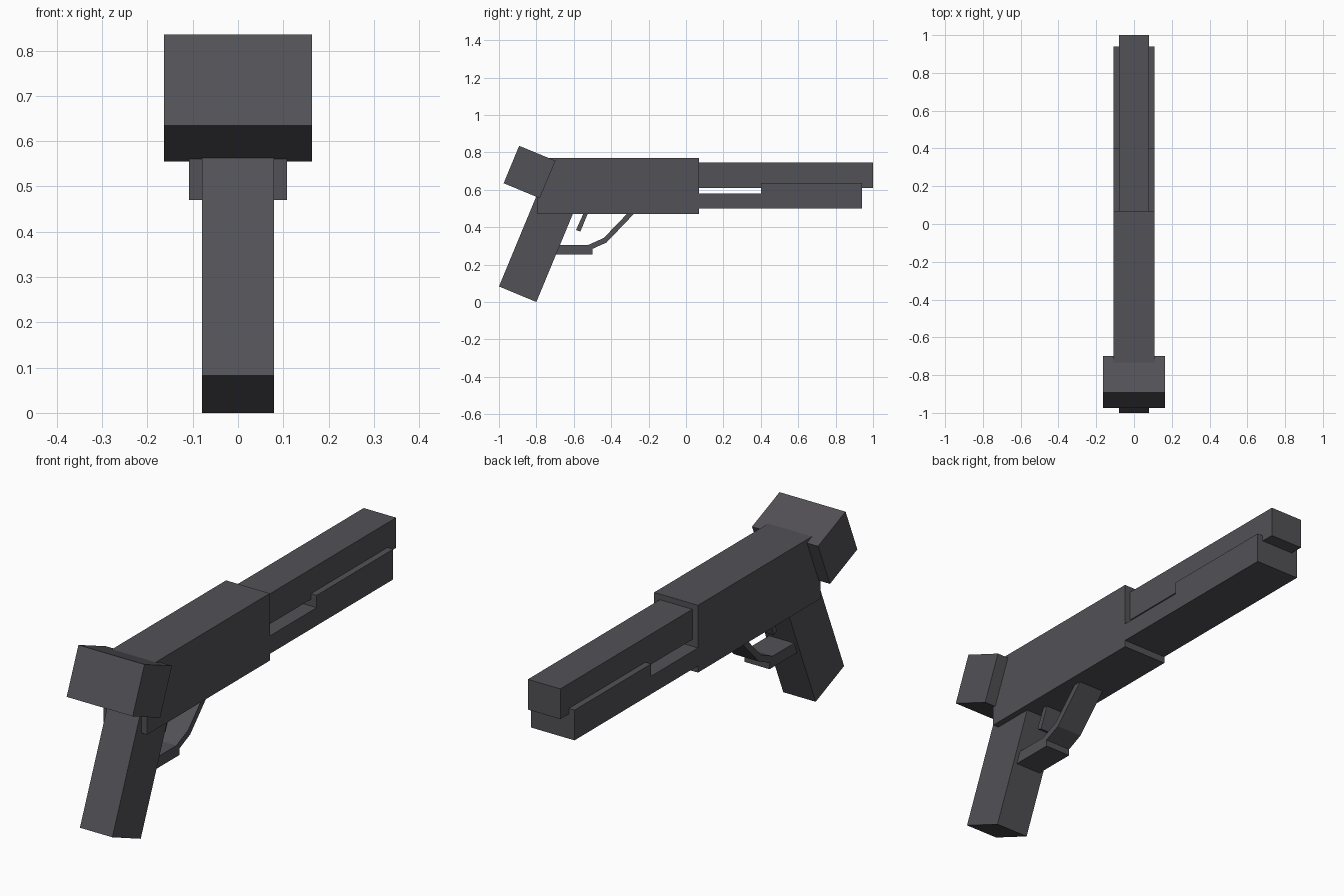
import bpy, bmesh

cube = bpy.data.objects.get("Cube")
if cube:
    bpy.data.objects.remove(cube, do_unlink=True)

# Single dark metal colour
metal = bpy.data.materials.new("dark grey metal")
metal.use_nodes = True
colour = (0.085, 0.082, 0.092, 1)
metal.diffuse_color = colour
bsdf = next(n for n in metal.node_tree.nodes if n.type == 'BSDF_PRINCIPLED')
bsdf.inputs["Base Color"].default_value = colour


def slab(name, half_width, profile):
    """Extrude a side profile of (y, z) points across x, centred on x = 0."""
    bm = bmesh.new()
    face = bm.faces.new([bm.verts.new((-half_width, y, z)) for y, z in profile])
    ext = bmesh.ops.extrude_face_region(bm, geom=[face])
    moved = [v for v in ext["geom"] if isinstance(v, bmesh.types.BMVert)]
    bmesh.ops.translate(bm, verts=moved, vec=(2 * half_width, 0, 0))
    bmesh.ops.recalc_face_normals(bm, faces=bm.faces)
    mesh = bpy.data.meshes.new(name)
    bm.to_mesh(mesh)
    bm.free()
    mesh.materials.append(metal)
    obj = bpy.data.objects.new(name, mesh)
    bpy.context.collection.objects.link(obj)
    return obj


def box(name, half_width, y0, y1, z0, z1):
    return slab(name, half_width, [(y0, z0), (y1, z0), (y1, z1), (y0, z1)])


# Receiver and barrel
box("receiver", 0.108, -0.795, 0.07, 0.47, 0.77)
box("barrel", 0.08, 0.05, 1.0, 0.61, 0.745)

# Stepped fore-end under the barrel
slab("fore_end", 0.108, [(0.07, 0.5), (0.94, 0.5), (0.94, 0.635),
                         (0.4, 0.635), (0.4, 0.58), (0.07, 0.58)])

# Tilted rear block and raked grip
slab("rear_block", 0.163, [(-0.975, 0.635), (-0.782, 0.555),
                           (-0.698, 0.755), (-0.892, 0.835)])
slab("grip", 0.08, [(-1.0, 0.083), (-0.8, 0.0),
                    (-0.59, 0.507), (-0.79, 0.59)])

# Trigger and its guard
slab("trigger", 0.038, [(-0.588, 0.385), (-0.565, 0.376),
                        (-0.52, 0.485), (-0.543, 0.485)])
box("guard_plate", 0.062, -0.72, -0.5, 0.255, 0.305)
slab("guard_strut", 0.062, [(-0.52, 0.283), (-0.505, 0.282), (-0.425, 0.318),
                            (-0.27, 0.48), (-0.307, 0.48),
                            (-0.44, 0.342), (-0.525, 0.304)])
